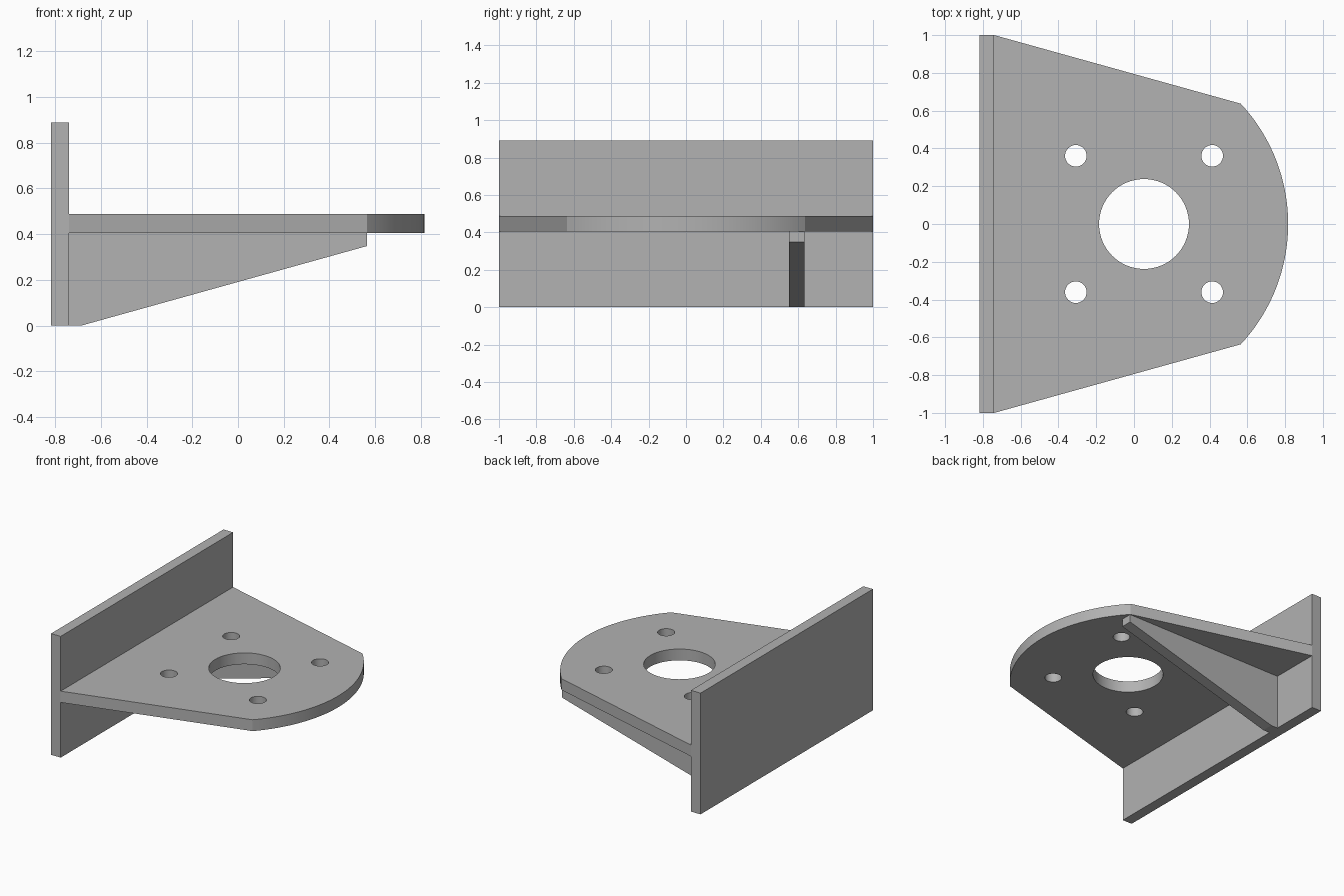
import bpy
import bmesh
from math import asin, cos, sin
from mathutils import Vector

default_cube = bpy.data.objects.get("Cube")
if default_cube:
    bpy.data.objects.remove(default_cube, do_unlink=True)

# Shared dimensions
BACK, FACE, CORNER, NOSE = -0.818, -0.74, 0.565, 0.816
PLATE_LOW, PLATE_TOP, WALL_TOP = 0.405, 0.488, 0.89
HALF_WIDTH, CORNER_Y = 1.0, 0.637
HOLE_X, BOLT_OFFSET = 0.053, 0.361

steel = bpy.data.materials.new("Grey steel")
steel.use_nodes = True
grey = (0.445, 0.445, 0.445, 1)
steel.diffuse_color = grey
steel.node_tree.nodes["Principled BSDF"].inputs["Base Color"].default_value = grey


def extrude_profile(name, points, direction):
    """Make a solid by sweeping a closed outline along a direction."""
    bm = bmesh.new()
    face = bm.faces.new([bm.verts.new(p) for p in points])
    swept = bmesh.ops.extrude_face_region(bm, geom=[face], use_keep_orig=True)
    verts = [g for g in swept["geom"] if isinstance(g, bmesh.types.BMVert)]
    bmesh.ops.translate(bm, verts=verts, vec=Vector(direction))
    bmesh.ops.recalc_face_normals(bm, faces=bm.faces)
    mesh = bpy.data.meshes.new(name)
    bm.to_mesh(mesh)
    bm.free()
    mesh.materials.append(steel)
    obj = bpy.data.objects.new(name, mesh)
    bpy.context.collection.objects.link(obj)
    return obj


def drill(target, x, y, radius, sides):
    """Cut a round vertical hole right through the target."""
    bpy.ops.mesh.primitive_cylinder_add(
        vertices=sides, radius=radius, depth=0.4, location=(x, y, PLATE_LOW))
    cutter = bpy.context.object
    cutter.hide_render = True
    cutter.data.materials.append(steel)
    mod = target.modifiers.new("Hole", "BOOLEAN")
    mod.operation = "DIFFERENCE"
    mod.solver = "EXACT"
    mod.object = cutter
    select(target)
    bpy.ops.object.modifier_apply(modifier=mod.name)
    bpy.data.objects.remove(cutter, do_unlink=True)


def select(obj):
    bpy.ops.object.select_all(action="DESELECT")
    obj.select_set(True)
    bpy.context.view_layer.objects.active = obj


# Upright mounting wall
wall_outline = [(BACK, -HALF_WIDTH, 0), (FACE, -HALF_WIDTH, 0),
                (FACE, HALF_WIDTH, 0), (BACK, HALF_WIDTH, 0)]
extrude_profile("mounting_wall", wall_outline, (0, 0, WALL_TOP))

# Tapered shelf plate with a rounded nose
sagitta = NOSE - CORNER
radius = (sagitta ** 2 + CORNER_Y ** 2) / (2 * sagitta)
half_angle = asin(CORNER_Y / radius)
steps = 48
angles = [half_angle * (2 * i / steps - 1) for i in range(steps + 1)]
outline = [(FACE, HALF_WIDTH, PLATE_LOW), (FACE, -HALF_WIDTH, PLATE_LOW)]
outline += [(NOSE - radius + radius * cos(a), radius * sin(a), PLATE_LOW) for a in angles]
plate = extrude_profile("shelf_plate", outline, (0, 0, PLATE_TOP - PLATE_LOW))

# Central opening and four bolt holes
drill(plate, HOLE_X, 0, 0.238, 64)
for sx in (-1, 1):
    for sy in (-1, 1):
        drill(plate, HOLE_X + sx * BOLT_OFFSET, sy * BOLT_OFFSET, 0.057, 32)
select(plate)
bpy.ops.object.shade_smooth_by_angle(angle=0.3)

# Single sloping support rib under one side
rib_profile = [(FACE, 0), (-0.685, 0), (CORNER, 0.348),
               (CORNER, PLATE_LOW), (FACE, PLATE_LOW)]
extrude_profile("support_rib", [(x, 0.55, z) for x, z in rib_profile], (0, 0.083, 0))
